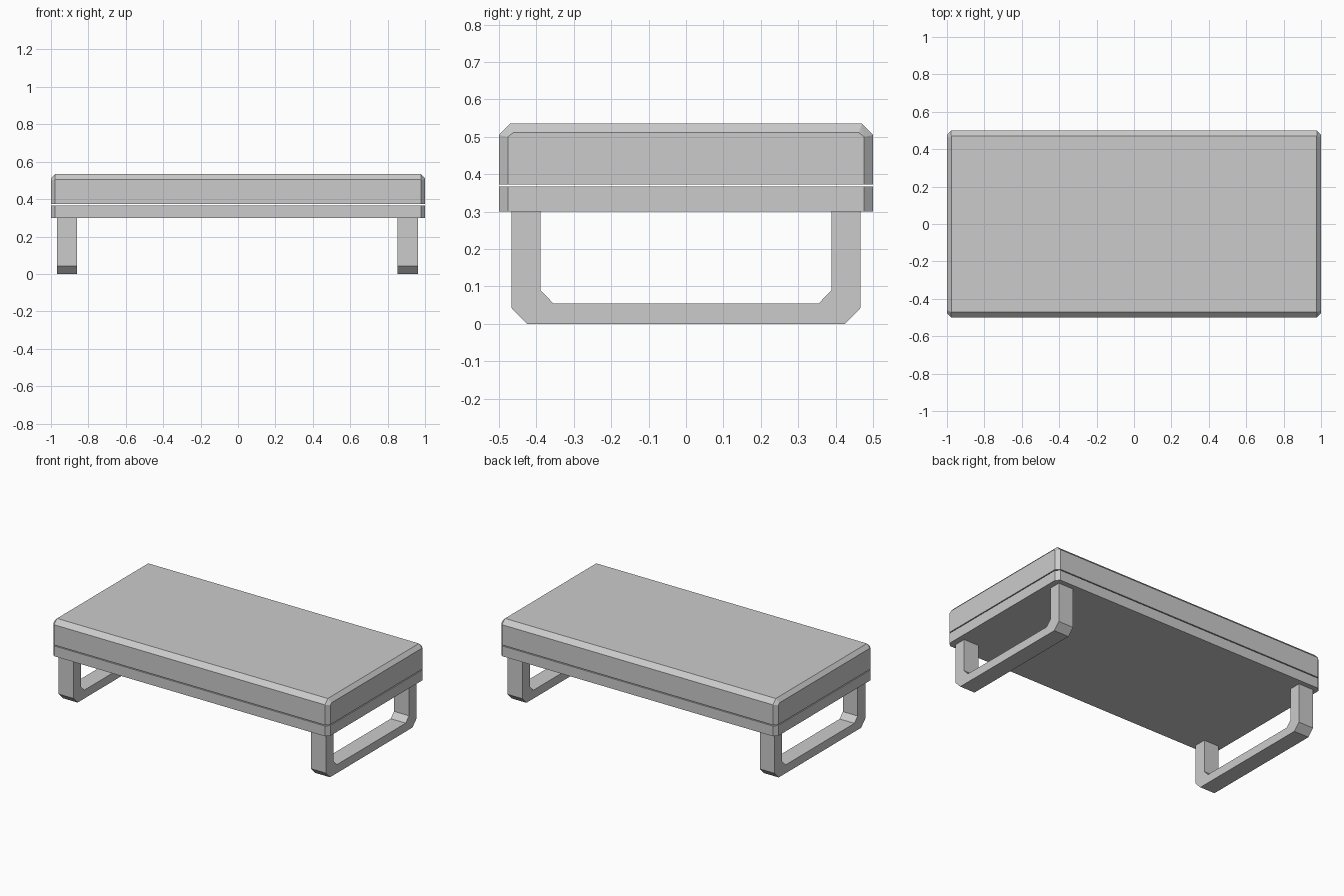
import bpy
import bmesh

cube = bpy.data.objects.get("Cube")
if cube:
    bpy.data.objects.remove(cube, do_unlink=True)

grey = bpy.data.materials.new("plain_grey")
grey.use_nodes = True
GREY = (0.6, 0.6, 0.6, 1)
grey.diffuse_color = GREY
grey.node_tree.nodes["Principled BSDF"].inputs["Base Color"].default_value = GREY


def finish(name, bm):
    bmesh.ops.recalc_face_normals(bm, faces=bm.faces)
    mesh = bpy.data.meshes.new(name)
    bm.to_mesh(mesh)
    bm.free()
    mesh.materials.append(grey)
    obj = bpy.data.objects.new(name, mesh)
    bpy.context.collection.objects.link(obj)


def slab(name, corner):
    """Convex block whose one corner is mirrored into all four quadrants."""
    bm = bmesh.new()
    for sx in (-1, 1):
        for sy in (-1, 1):
            for x, y, z in corner:
                bm.verts.new((sx * x, sy * y, z))
    bmesh.ops.convex_hull(bm, input=bm.verts)
    bmesh.ops.dissolve_limit(bm, angle_limit=0.01, verts=bm.verts, edges=bm.edges)
    finish(name, bm)


def leg_frame(name, x0, x1):
    """U-shaped frame: a half profile mirrored in y, extruded along x."""
    outer = [(0.467, 0.3), (0.467, 0.043), (0.425, 0)]
    inner = [(0.355, 0.055), (0.389, 0.09), (0.389, 0.3)]
    half = outer + inner
    bm = bmesh.new()

    def ring(x):
        pts = outer + [(-y, z) for y, z in reversed(outer)]
        pts += [(-y, z) for y, z in reversed(inner)] + inner
        return [bm.verts.new((x, y, z)) for y, z in pts]

    a, b = ring(x0), ring(x1)
    n = len(a)
    for i in range(n):
        j = (i + 1) % n
        bm.faces.new((a[i], a[j], b[j], b[i]))
    # Side faces as five segments between outer and inner edge
    for side in (a, b):
        out, inn = side[:len(half)], side[len(half):][::-1]
        for i in range(len(half) - 1):
            bm.faces.new((out[i], out[i + 1], inn[i + 1], inn[i]))
    bmesh.ops.dissolve_limit(bm, angle_limit=0.01, verts=bm.verts, edges=bm.edges)
    finish(name, bm)


# Table top: chamfered upper slab over a thin shadow gap and a lower slab
slab("top_slab", [(0.978, 0.5, 0.373), (1, 0.476, 0.373), (0.978, 0.5, 0.505),
                  (1, 0.476, 0.5), (1, 0.462, 0.511), (0.977, 0.47, 0.535)])
slab("lower_slab", [(0.978, 0.5, z) for z in (0.3, 0.367)]
     + [(1, 0.476, z) for z in (0.3, 0.367)])

# Legs
leg_frame("right_leg_frame", -0.967, -0.86)
leg_frame("left_leg_frame", 0.854, 0.962)
